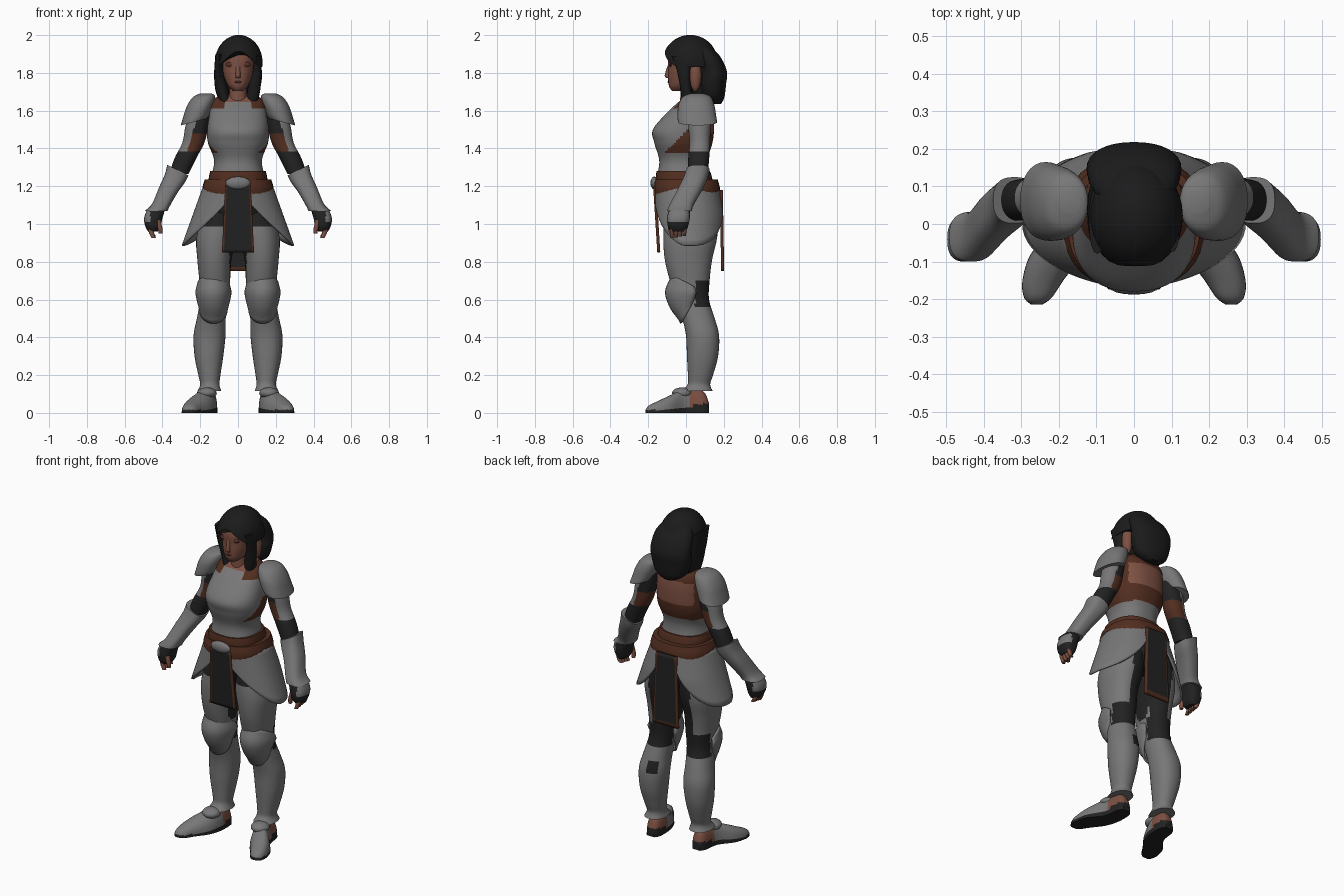
import bpy, bmesh
from math import sin, cos, pi, radians, copysign, sqrt

if "Cube" in bpy.data.objects:
    bpy.data.objects.remove(bpy.data.objects["Cube"], do_unlink=True)


def material(name, r, g, b):
    m = bpy.data.materials.new(name)
    m.use_nodes = True
    m.diffuse_color = (r, g, b, 1)
    bsdf = next(n for n in m.node_tree.nodes if n.type == 'BSDF_PRINCIPLED')
    bsdf.inputs["Base Color"].default_value = (r, g, b, 1)
    bsdf.inputs["Roughness"].default_value = 0.8
    return m


STEEL, LEATHER, CLOTH, SKIN, HAIR, SHADE = range(6)
MATS = [material("steel", .19, .185, .185), material("brown leather", .085, .027, .014),
        material("black cloth", .016, .016, .016), material("skin", .205, .08, .055),
        material("dark hair", .011, .011, .011), material("eye shade", .09, .032, .024)]


def surface(name, f, nu, nv, rule, closed=True, thick=0, side=1):
    """Grid surface from f(u, v); rule is a colour index or a function of face centre."""
    bm = bmesh.new()
    div = nu if closed else nu - 1
    rows = [[bm.verts.new(f(i / div, j / (nv - 1))) for i in range(nu)] for j in range(nv)]
    for a, b in zip(rows, rows[1:]):
        for i in range(div):
            k = (i + 1) % nu
            bm.faces.new((a[i], a[k], b[k], b[i]))
    if closed:
        bm.faces.new(rows[0][::-1])
        bm.faces.new(rows[-1])
    for face in bm.faces:
        face.smooth = True
        face.material_index = rule if isinstance(rule, int) else rule(*face.calc_center_median())
    for v in bm.verts:
        v.co.x *= side
    bmesh.ops.recalc_face_normals(bm, faces=bm.faces)
    mesh = bpy.data.meshes.new(name)
    bm.to_mesh(mesh)
    bm.free()
    for m in MATS:
        mesh.materials.append(m)
    ob = bpy.data.objects.new(name, mesh)
    bpy.context.collection.objects.link(ob)
    if thick:
        mod = ob.modifiers.new("thickness", 'SOLIDIFY')
        mod.thickness = thick
        mod.offset = 0
    bpy.ops.object.select_all(action='DESELECT')
    ob.select_set(True)
    bpy.context.view_layer.objects.active = ob
    bpy.ops.object.shade_smooth_by_angle(angle=radians(45))


def spline(rows, t):
    """Smooth interpolation through rows of numbers."""
    n = len(rows) - 1
    i = min(int(t * n), n - 1)
    s = t * n - i
    near = (rows[max(0, min(n, i + k))] for k in (-1, 0, 1, 2))
    return [b + s * (c - a + s * (2 * a - 5 * b + 4 * c - d + s * (3 * (b - c) + d - a))) / 2
            for a, b, c, d in zip(*near)]


def power(x, p):
    return copysign(abs(x) ** (2 / p), x)


def loft(name, rings, rule, p=2.2, nu=32, step=5, side=1, tilt=0):
    """Closed body through level rings of (x0, x1, y0, y1, z); tilt slants the first ring."""
    def f(u, v):
        x0, x1, y0, y1, z = spline(rings, v)
        c, s = power(cos(2 * pi * u), p), power(sin(2 * pi * u), p)
        return ((x0 + x1) / 2 + (x1 - x0) / 2 * c, (y0 + y1) / 2 + (y1 - y0) / 2 * s,
                z + tilt * c * (1 - v))
    surface(name, f, nu, step * (len(rings) - 1) + 1, rule, side=side)


def sym(rows):
    return [(-h, h, y0, y1, z) for h, y0, y1, z in rows]


def blob(name, c, r, rule, side=1):
    def f(u, v):
        t = .05 + (pi - .1) * v
        return (c[0] + r[0] * sin(t) * cos(2 * pi * u), c[1] + r[1] * sin(t) * sin(2 * pi * u),
                c[2] + r[2] * cos(t))
    surface(name, f, 16, 9, rule, side=side)


# Torso: steel breastplate, leather back harness, bare upper back
def torso_colour(x, y, z):
    x = abs(x)
    if z < 1.2:
        return CLOTH
    if z > 1.61 and x > .07:
        return LEATHER
    if z > 1.645:
        return SKIN
    if y > .05 and z > 1.385:
        return SKIN if 1.475 < z < 1.62 and x < .125 else LEATHER
    if 1.375 < z < 1.5 and x > .09 and y > -.115 + (z - 1.375):
        return LEATHER
    return STEEL


loft("torso", sym([(.09, .01, .1, 1.69), (.135, -.035, .13, 1.65), (.15, -.1, .145, 1.59),
                   (.163, -.175, .148, 1.5), (.159, -.168, .14, 1.43), (.127, -.142, .115, 1.34),
                   (.14, -.15, .125, 1.26), (.17, -.155, .165, 1.17), (.175, -.125, .185, 1.06),
                   (.1, -.07, .16, .95)]), torso_colour, p=2.35, nu=96, step=10)
loft("neck", sym([(.05, -.035, .07, 1.6), (.046, -.03, .07, 1.68), (.048, -.03, .07, 1.77)]), SKIN)

# Belts and buckle
loft("upper_belt", sym([(.158, -.16, .145, 1.2), (.154, -.16, .137, 1.25), (.147, -.156, .127, 1.28)]),
     LEATHER, p=2.4)
loft("lower_belt", sym([(.187, -.168, .18, 1.15), (.189, -.172, .18, 1.19), (.176, -.165, .168, 1.235)]),
     LEATHER, p=2.4)
blob("buckle", (0, -.168, 1.217), (.066, .02, .034), STEEL)


# Hanging cloths with leather trim
def cloth(name, y, slope, top, bottom, half, trim_bottom):
    def f(u, v):
        x = (2 * u - 1) * half * (.8 + .2 * v)
        return x, y + slope * v, top + (bottom - top) * v

    def colour(x, yy, z):
        v = (z - top) / (bottom - top)
        edge = abs(x) > half * (.8 + .2 * v) * .87
        return LEATHER if edge or z < bottom + trim_bottom else CLOTH
    surface(name, f, 17, 21, colour, closed=False, thick=.016)


cloth("front_cloth", -.166, .022, 1.2, .85, .085, 0)
cloth("back_cloth", .187, .007, 1.18, .75, .085, .025)

# Head, face and hair
loft("head", sym([(.025, -.075, 0, 1.705), (.052, -.09, .04, 1.73), (.072, -.095, .08, 1.775),
                  (.082, -.094, .1, 1.82), (.085, -.095, .11, 1.88), (.078, -.07, .11, 1.94),
                  (.04, -.02, .06, 1.97)]), SKIN)
loft("nose", sym([(.015, -.1, -.07, 1.772), (.013, -.113, -.07, 1.787), (.012, -.093, -.07, 1.85)]),
     SKIN, nu=12)
blob("mouth", (0, -.09, 1.752), (.02, .007, .006), SHADE)
for s, tag in ((1, "left_"), (-1, "right_")):
    blob(tag + "eye", (.04, -.082, 1.845), (.026, .008, .013), SHADE, s)
blob("left_ear", (.09, .05, 1.79), (.03, .032, .09), SKIN)
loft("left_lock", [(.045, .1, -.02, .06, 1.63), (.05, .118, -.03, .03, 1.71),
                   (.076, .124, -.045, .022, 1.8), (.082, .12, -.075, .03, 1.89)], HAIR, nu=16)
loft("right_lock", [(.04, .09, -.03, .1, 1.63), (.048, .12, -.03, .12, 1.71),
                    (.072, .125, -.05, .12, 1.8), (.076, .12, -.08, .1, 1.9)], HAIR, nu=16, side=-1)


def hair_cap(u, v):
    a = 2 * pi * u
    front = max(0, -sin(a))
    low = 1.83 + .085 * front ** 4
    z = 2 - (2 - low) * v ** 1.7
    r = sqrt(max(.002, 1 - ((z - 1.855) / .146) ** 2))
    return .004 + .126 * r * cos(a), .022 + .147 * r * sin(a), z


surface("hair_cap", hair_cap, 32, 14, HAIR)
loft("back_hair", sym([(.04, .13, .185, 1.635), (.095, .085, .203, 1.67), (.122, .07, .212, 1.74),
                       (.126, .075, .216, 1.81), (.115, .05, .175, 1.895), (.07, .03, .1, 1.96)]), HAIR)
loft("nape_hair", sym([(.06, .02, .13, 1.67), (.075, 0, .13, 1.72), (.08, .03, .13, 1.8)]), HAIR)


# Colour rules for the limbs
def leg_colour(x, y, z):
    if z > .98:
        return CLOTH
    if z > .7:
        return CLOTH if x < .045 or (y > .07 and x < .14) else STEEL
    return CLOTH if y > .05 and .555 < z else STEEL


def left_leg_colour(x, y, z):
    # Worn gap in the back of the left greave
    return CLOTH if .4 < z < .48 and .085 < x < .145 and y > .12 else leg_colour(x, y, z)


def arm_colour(x, y, z):
    if z < 1.385:
        return CLOTH
    if x > .235 + (1.5 - z) * .3:
        return STEEL
    return LEATHER if z < 1.485 else CLOTH


def foot_colour(x, y, z):
    if z < .016 or (y > .03 and z < .05):
        return CLOTH
    return SKIN if y > .025 else STEEL


def foot(u, v):
    y, x0, x1, top = spline([(.122, .13, .18, .05), (.09, .112, .198, .115), (0, .112, .215, .13),
                             (-.08, .137, .275, .095), (-.15, .188, .297, .062),
                             (-.195, .218, .293, .04), (-.214, .243, .275, .018)], v)
    a = pi * u * 23 / 22
    return ((x0 + x1) / 2 + (x1 - x0) / 2 * power(cos(a), 2.4), y, top * max(0, sin(a)) ** .8)


def knee_guard(u, v):
    e = 2 * u - 1
    rx, ry = spline([(.08, .095), (.09, .125), (.082, .1), (.07, .045)], v)
    top, low = .725 - .06 * e * e, .475 + .11 * e * e
    a = radians(105) * e
    return .13 + rx * sin(a), .02 - ry * cos(a), top + (low - top) * v


def hip_plate(u, v):
    a = radians(-76 + 156 * u)
    e = abs(a) / radians(78)
    low = .885 + .24 * e ** (1.6 if a < 0 else 3)
    z = 1.2 + (low - 1.2) * v
    k = (1.2 - z) / .32
    ry = .165 if a < 0 else .172 + .034 * min(1, 2 * k)
    return (.18 + .115 * k) * power(cos(a), 2.2), ry * power(sin(a), 2.2), z


# Mirrored armour and limbs
for s, tag in ((1, "left_"), (-1, "right_")):
    loft(tag + "leg", [(.01, .18, -.11, .17, 1.06), (.012, .22, -.12, .165, .93),
                       (.035, .215, -.112, .138, .81), (.042, .205, -.085, .125, .7),
                       (.055, .2, -.05, .122, .6), (.065, .218, -.02, .152, .5),
                       (.066, .235, 0, .175, .41), (.078, .23, .005, .17, .3),
                       (.093, .21, .01, .143, .2), (.098, .2, .008, .128, .15),
                       (.088, .215, -.025, .142, .115)], left_leg_colour if s > 0 else leg_colour,
         nu=48, side=s)
    surface(tag + "knee_guard", knee_guard, 21, 13, STEEL, closed=False, thick=.012, side=s)
    surface(tag + "foot", foot, 23, 31, foot_colour, side=s)
    blob(tag + "ankle_plate", (.165, -.02, .105), (.053, .055, .03), STEEL, s)
    surface(tag + "hip_plate", hip_plate, 29, 11, STEEL, closed=False, thick=.01, side=s)
    loft(tag + "upper_arm", [(.14, .25, .01, .13, 1.62), (.156, .278, .012, .13, 1.52),
                             (.178, .295, .018, .127, 1.43), (.22, .335, .012, .123, 1.35),
                             (.262, .365, .008, .115, 1.265)], arm_colour, nu=48, step=7, side=s)
    loft(tag + "shoulder_guard", [(.165, .303, -.042, .165, 1.54), (.15, .293, -.045, .16, 1.57),
                                  (.128, .272, -.04, .15, 1.63), (.123, .24, -.015, .13, 1.675),
                                  (.145, .2, .03, .09, 1.692)], STEEL, side=s, tilt=-.018)
    loft(tag + "forearm_guard", [(.262, .375, .002, .125, 1.285), (.282, .388, -.015, .113, 1.24),
                                 (.32, .418, -.045, .085, 1.18), (.362, .455, -.088, .04, 1.1),
                                 (.372, .492, -.1, .032, 1.07)], STEEL, p=2.6, side=s, tilt=.028)
    loft(tag + "glove", [(.385, .48, -.09, .02, 1.08), (.4, .497, -.1, .02, 1.03),
                         (.41, .49, -.095, .01, .985), (.425, .475, -.08, 0, .96)],
         lambda x, y, z: STEEL if x > .465 and z > 1.01 else CLOTH, p=2.6, side=s)
    for i in range(4):
        y = -.085 + .022 * i
        loft(tag + "finger_" + str(i + 1), [(.435, .458, y, y + .02, .925 + .004 * i),
                                            (.445, .472, y, y + .021, .955),
                                            (.445, .48, y, y + .021, .99)], SKIN, nu=10, step=3, side=s)
    loft(tag + "thumb", [(.4, .42, -.09, -.068, .95), (.4, .425, -.095, -.068, .975),
                         (.41, .44, -.095, -.06, 1.02)], SKIN, nu=10, step=3, side=s)
